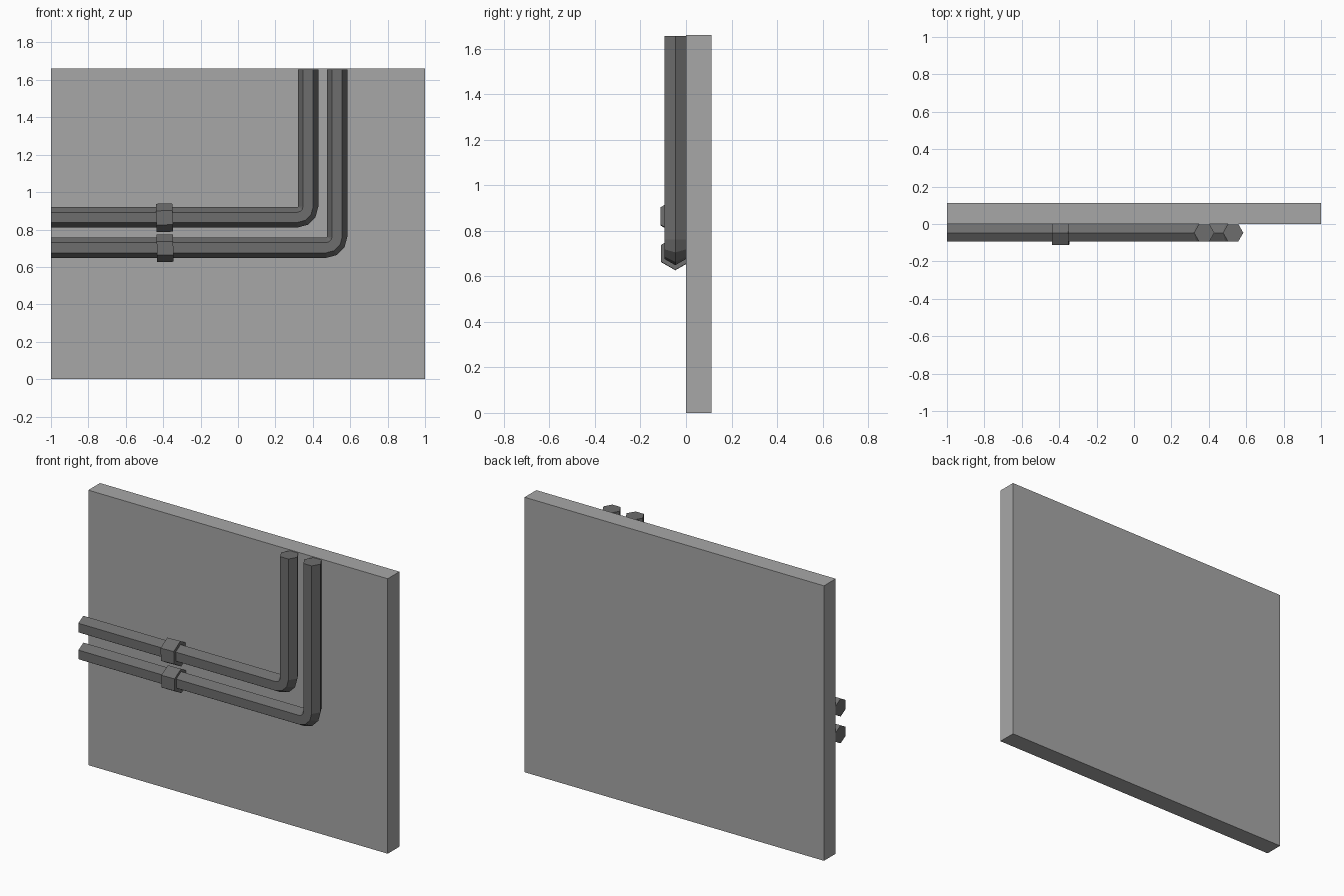
import bpy, bmesh
from math import sin, cos, pi, radians
from mathutils import Vector, Matrix

if "Cube" in bpy.data.objects:
    bpy.data.objects.remove(bpy.data.objects["Cube"])

R = 0.0545                # pipe radius (hexagon corner)
PIPE_Y = -0.047           # pipe centre line in front of the wall
TOP = 1.66


def grey(name, v):
    mat = bpy.data.materials.new(name)
    mat.diffuse_color = (v, v, v, 1)
    mat.use_nodes = True
    mat.node_tree.nodes["Principled BSDF"].inputs["Base Color"].default_value = mat.diffuse_color
    return mat


WALL_GREY = grey("wall_grey", 0.39)
METAL = grey("dark_metal", 0.155)


def finish(bm, name, mat):
    bmesh.ops.recalc_face_normals(bm, faces=bm.faces[:])
    me = bpy.data.meshes.new(name)
    bm.to_mesh(me)
    bm.free()
    me.materials.append(mat)
    ob = bpy.data.objects.new(name, me)
    bpy.context.collection.objects.link(ob)
    return ob


def wall():
    bm = bmesh.new()
    bmesh.ops.create_cube(bm, size=1)
    bmesh.ops.scale(bm, vec=(2, 0.112, TOP), verts=bm.verts)
    bmesh.ops.translate(bm, vec=(0, 0.056, TOP / 2), verts=bm.verts)
    finish(bm, "wall", WALL_GREY)


def pipe(name, x, z, bend=0.058, steps=3):
    # Path: along x, quarter bend, then up; each entry is position and turn angle
    path = [(-1, z, 0)]
    for i in range(steps + 1):
        a = i / steps * pi / 2
        path.append((x - bend + bend * sin(a), z + bend - bend * cos(a), a))
    path.append((x, TOP - 0.005, pi / 2))
    bm = bmesh.new()
    rings = []
    for px, pz, a in path:
        side = Vector((-sin(a), 0, cos(a)))
        centre = Vector((px, PIPE_Y, pz))
        rings.append([bm.verts.new(centre + R * (side * cos(k * pi / 3) + Vector((0, sin(k * pi / 3), 0))))
                      for k in range(6)])
    for r0, r1 in zip(rings, rings[1:]):
        for k in range(6):
            j = (k + 1) % 6
            bm.faces.new((r0[k], r0[j], r1[j], r1[k]))
    bm.faces.new(rings[0])
    bm.faces.new(rings[-1])
    finish(bm, name, METAL)


def collar(name, x, z, radius, tilt):
    # Hexagonal sleeve around the pipe, slightly crooked
    bm = bmesh.new()
    bmesh.ops.create_cone(bm, cap_ends=True, segments=6, radius1=radius, radius2=radius, depth=0.088)
    ob = finish(bm, name, METAL)
    # Put a corner at the top and a flat at the front
    corner = max(ob.data.vertices, key=lambda v: v.co.x).co
    turn = Matrix.Rotation(0 if abs(corner.y) < 1e-4 else pi / 6, 4, 'Z')
    ob.data.transform(Matrix.Rotation(pi / 2, 4, 'Y') @ turn)
    ob.rotation_euler = (0, radians(tilt), 0)
    ob.location = (x, PIPE_Y, z)


wall()
pipe("upper_pipe", 0.375, 0.865)
pipe("lower_pipe", 0.53, 0.703)
collar("upper_collar", -0.393, 0.863, 0.076, -2)
collar("lower_collar", -0.39, 0.7, 0.073, -1)
